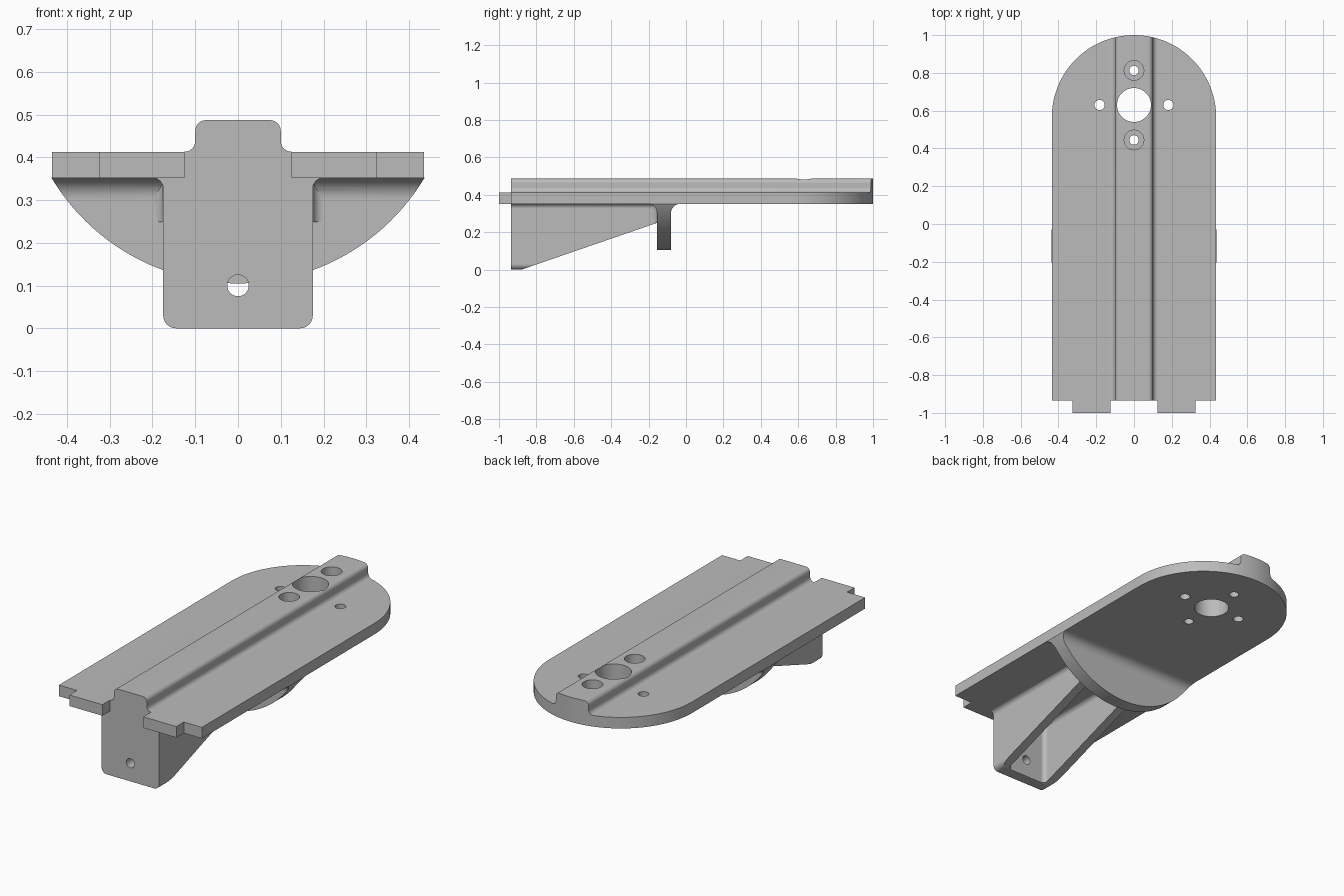
import bpy, bmesh
from math import sin, cos, radians, degrees, atan2
from mathutils import Vector

if "Cube" in bpy.data.objects:
    bpy.data.objects.remove(bpy.data.objects["Cube"])

grey = bpy.data.materials.new("light grey metal")
grey.use_nodes = True
grey.diffuse_color = (0.5, 0.5, 0.5, 1)
grey.node_tree.nodes["Principled BSDF"].inputs["Base Color"].default_value = (0.5, 0.5, 0.5, 1)


def make_object(name, bm):
    bmesh.ops.recalc_face_normals(bm, faces=bm.faces[:])
    mesh = bpy.data.meshes.new(name)
    bm.to_mesh(mesh)
    bm.free()
    mesh.materials.append(grey)
    ob = bpy.data.objects.new(name, mesh)
    bpy.context.collection.objects.link(ob)
    return ob


def arc(cx, cy, r, a0, a1, n=8):
    steps = [radians(a0 + (a1 - a0) * i / n) for i in range(n + 1)]
    return [(cx + r * cos(a), cy + r * sin(a)) for a in steps]


def mirrored(half):
    """Close a right-hand half profile with its mirror image."""
    return half + [(-x, y) for x, y in reversed(half)]


def prism(name, pts, axis, lo, hi):
    """Extrude a 2D profile along an axis."""
    place = {"x": lambda p, d: (d, p[0], p[1]),
             "y": lambda p, d: (p[0], d, p[1]),
             "z": lambda p, d: (p[0], p[1], d)}[axis]
    bm = bmesh.new()
    face = bm.faces.new([bm.verts.new(place(p, lo)) for p in pts])
    ext = bmesh.ops.extrude_face_region(bm, geom=[face])
    verts = [g for g in ext["geom"] if isinstance(g, bmesh.types.BMVert)]
    bmesh.ops.translate(bm, verts=verts, vec=Vector(place((0, 0), hi - lo)))
    bmesh.ops.remove_doubles(bm, verts=bm.verts[:], dist=1e-5)
    return make_object(name, bm)


def combine(target, tool, operation):
    """Apply a boolean and discard the tool."""
    mod = target.modifiers.new("combine", "BOOLEAN")
    mod.operation, mod.object, mod.solver = operation, tool, "EXACT"
    bpy.context.view_layer.update()
    graph = bpy.context.evaluated_depsgraph_get()
    mesh = bpy.data.meshes.new_from_object(target.evaluated_get(graph))
    target.modifiers.clear()
    target.data = mesh
    bpy.data.objects.remove(tool)


def drill(target, u, v, r, axis, lo, hi):
    combine(target, prism("drill", arc(u, v, r, 0, 360, 48)[:-1], axis, lo, hi), "DIFFERENCE")


W, FRONT, UNDER, TOP, RAIL = 0.435, -0.935, 0.352, 0.413, 0.487

# Deck: cross-section with raised rail, trimmed to the rounded, tabbed outline
section = mirrored([(0.5, UNDER), (0.5, TOP)] + arc(0.125, TOP + 0.025, 0.025, 270, 180)
                   + arc(0.075, RAIL - 0.025, 0.025, 0, 90))
body = prism("mounting_bracket", section, "y", -1.1, 1.1)
outline = mirrored([(0.125, FRONT), (0.125, -1), (0.325, -1), (0.325, FRONT), (W, FRONT)]
                   + arc(0, 1 - W, W, 0, 89, 32))
combine(body, prism("outline", outline, "z", 0, 1), "INTERSECT")

# Front bracket: flared, round-cornered block trimmed to a wedge
flange = mirrored([(0.2, 0.37), (0.2, UNDER)] + arc(0.2, UNDER - 0.025, 0.025, 90, 180)
                  + arc(0.145, 0.03, 0.03, 0, -90))
bracket = prism("front_bracket", flange, "y", FRONT, -0.1)
wedge = [(-1.1, -0.1), (-1.1, 0.5), (-0.12, 0.5), (-0.12, 0.262), (-0.88, 0), (-0.9, -0.1)]
combine(bracket, prism("wedge", wedge, "x", -1, 1), "INTERSECT")

# Hollow inside of the bracket with rounded corners
bm = bmesh.new()
bmesh.ops.create_cube(bm, size=1)
for v in bm.verts:
    v.co = (v.co.x * 0.25, -0.515 + v.co.y * 0.72, UNDER if v.co.z > 0 else -0.2)
bmesh.ops.bevel(bm, geom=bm.edges[:], offset=0.025, segments=6, profile=0.5, affect="EDGES")
combine(bracket, make_object("hollow", bm), "DIFFERENCE")
drill(bracket, 0, 0.1, 0.025, "y", -1.1, -0.8)

# Cross rib: round-bottomed segment with fillets up to the deck
R, CZ = 0.509, 0.614
edge = degrees(atan2(UNDER - CZ, W))
rib = prism("cross_rib", [(-0.43, 0.37), (0.43, 0.37)] + arc(0, CZ, R, edge, -180 - edge, 48),
            "y", -0.3, 0.1)
tee = ([(-0.205, 0.5)] + arc(-0.205, UNDER - 0.05, 0.05, 90, 0) + [(-0.155, 0), (-0.08, 0)]
       + arc(-0.03, UNDER - 0.05, 0.05, 180, 90) + [(-0.03, 0.5)])
combine(rib, prism("tee", tee, "x", -1, 1), "INTERSECT")

# Upright fillets between bracket walls and rib
fillet = [(0.17, -0.15), (0.2, -0.15)] + arc(0.2, -0.18, 0.025, 90, 180) + [(0.17, -0.18)]
fillets = [prism("wall_fillet", [(s * x, y) for x, y in fillet], "z", 0.249, 0.37) for s in (1, -1)]

for part in [bracket, rib] + fillets:
    combine(body, part, "UNION")

# Pivot hole, side holes and counterbored screw holes
drill(body, 0, 0.63, 0.09, "z", 0, 1)
for s in (1, -1):
    drill(body, s * 0.182, 0.63, 0.027, "z", 0, 1)
    drill(body, 0, 0.629 + s * 0.184, 0.025, "z", 0, 1)
    drill(body, 0, 0.629 + s * 0.184, 0.052, "z", 0.405, 1)

# Smooth fillets, crisp edges
body.data.materials.clear()
body.data.materials.append(grey)
for p in body.data.polygons:
    p.material_index = 0
bpy.ops.object.select_all(action="DESELECT")
body.select_set(True)
bpy.context.view_layer.objects.active = body
bpy.ops.object.shade_smooth_by_angle(angle=radians(30))
weighted = body.modifiers.new("even shading", "WEIGHTED_NORMAL")
weighted.keep_sharp = True
